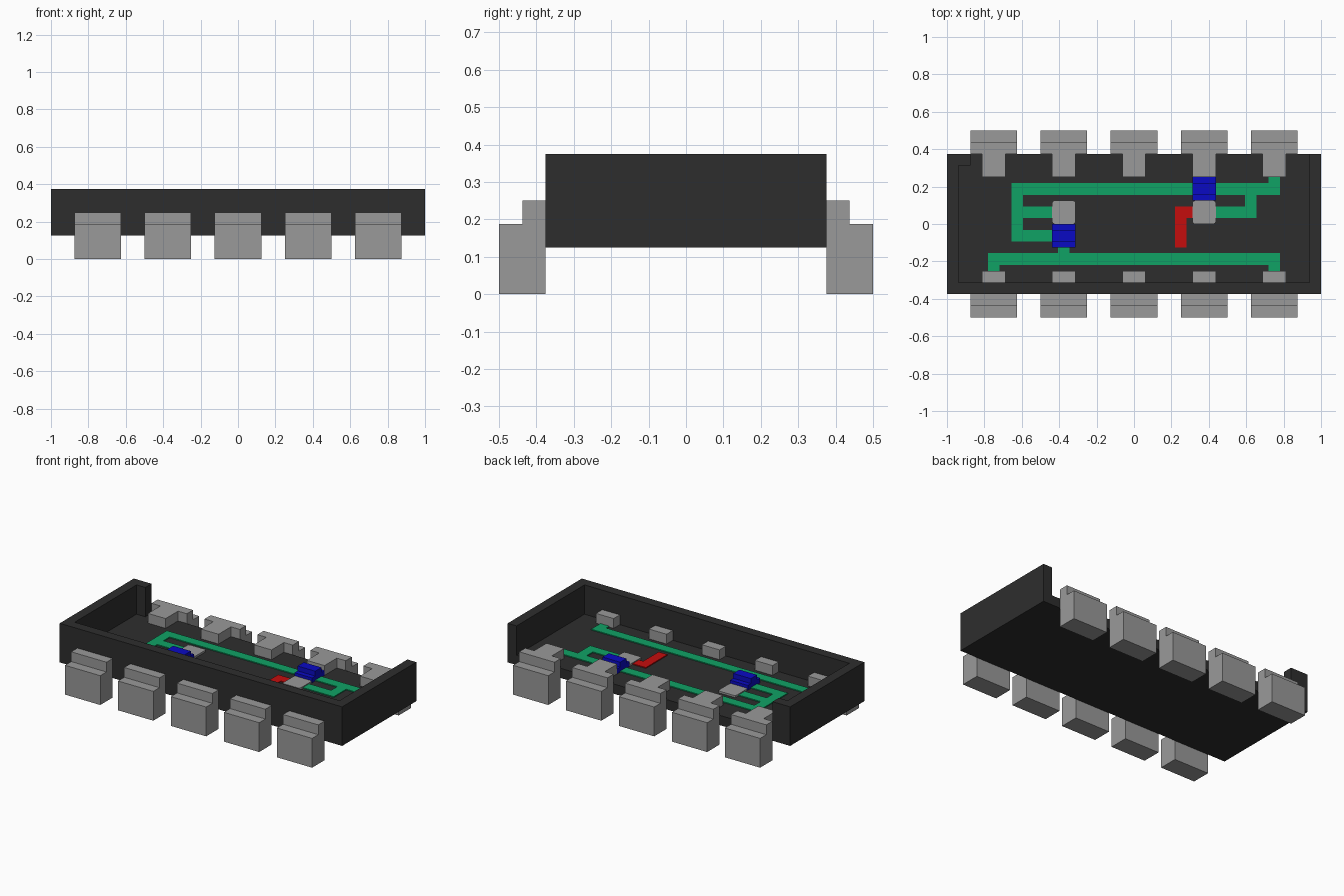
import bpy, bmesh
from mathutils import Vector

cube = bpy.data.objects.get("Cube")
if cube:
    bpy.data.objects.remove(cube, do_unlink=True)


def material(name, r, g, b):
    m = bpy.data.materials.new(name)
    m.use_nodes = True
    m.diffuse_color = (r, g, b, 1)
    bsdf = m.node_tree.nodes["Principled BSDF"]
    bsdf.inputs["Base Color"].default_value = (r, g, b, 1)
    return m


BLACK = material("black plastic", 0.027, 0.027, 0.027)
GREY = material("grey metal", 0.32, 0.32, 0.32)
GREEN = material("green trace", 0.005, 0.36, 0.13)
BLUE = material("blue component", 0.003, 0.003, 0.55)
RED = material("red trace", 0.56, 0.004, 0.004)


def finish(name, bm, mat):
    bmesh.ops.recalc_face_normals(bm, faces=bm.faces)
    mesh = bpy.data.meshes.new(name)
    bm.to_mesh(mesh)
    bm.free()
    mesh.materials.append(mat)
    ob = bpy.data.objects.new(name, mesh)
    bpy.context.collection.objects.link(ob)
    return ob


def add_prism(bm, points, offset):
    face = bm.faces.new([bm.verts.new(p) for p in points])
    ext = bmesh.ops.extrude_face_region(bm, geom=[face], use_keep_orig=True)
    moved = [v for v in ext["geom"] if isinstance(v, bmesh.types.BMVert)]
    bmesh.ops.translate(bm, verts=moved, vec=Vector(offset))


def add_box(bm, x0, x1, y0, y1, z0, z1):
    add_prism(bm, [(x0, y0, z0), (x1, y0, z0), (x1, y1, z0), (x0, y1, z0)],
              (0, 0, z1 - z0))


U = 1 / 16            # wall thickness and trace width
FLOOR = 3 * U         # top of the tray floor

# Tray floor
bm = bmesh.new()
add_box(bm, -1, 1, -6 * U, 6 * U, 2 * U, FLOOR)
finish("tray_floor", bm, BLACK)

# Tray walls: open at the back, with a short return at one rear corner
bm = bmesh.new()
outline = [(-16, -6), (16, -6), (16, 6), (15, 6), (15, -5), (-15, -5),
           (-15, 5), (-14, 5), (-14, 6), (-16, 6)]
add_prism(bm, [(x * U, y * U, FLOOR) for x, y in outline], (0, 0, 3 * U))
finish("tray_walls", bm, BLACK)

# Stepped pins along both long sides, each with a contact reaching inside
STEP = [(6, 0), (8, 0), (8, 3), (7, 3), (7, 4), (6, 4)]
for side, row in ((-1, "front"), (1, "back")):
    for i in range(5):
        cx = (i - 2) * 6 * U
        bm = bmesh.new()
        add_prism(bm, [(cx - 2 * U, side * y * U, z * U) for y, z in STEP],
                  (4 * U, 0, 0))
        y0, y1 = sorted((side * 4 * U, side * 6 * U))
        add_box(bm, cx - U, cx + U, y0, y1, FLOOR, 4 * U)
        finish(f"{row}_pin_{i + 1}", bm, GREY)


# Flat traces: each path leg is a strip one unit wide
def trace(name, paths, mat):
    bm = bmesh.new()
    h = U / 2
    for path in paths:
        for (ax, ay), (bx, by) in zip(path, path[1:]):
            add_box(bm, min(ax, bx) * U - h, max(ax, bx) * U + h,
                    min(ay, by) * U - h, max(ay, by) * U + h,
                    FLOOR - 0.004, FLOOR + 0.006)
    return finish(name, bm, mat)


trace("front_trace", [[(-12, -3.6), (-12, -3), (12, -3), (12, -3.6)],
                      [(-6, -3), (-6, -2)]], GREEN)
trace("back_trace", [[(12, 3.6), (12, 3), (-10, 3), (-10, -1), (-7, -1)],
                     [(-10, 1), (-7, 1)],
                     [(10, 3), (10, 1), (7, 1)]], GREEN)
trace("red_trace", [[(4, -1.5), (4, 1), (5, 1)]], RED)

# Contact pads with softened corners
for name, cx in (("left_side_pad", 6), ("right_side_pad", -6)):
    bm = bmesh.new()
    add_box(bm, (cx - 1) * U, (cx + 1) * U, 0, 2 * U, FLOOR - 0.004, FLOOR + 0.012)
    upright = [e for e in bm.edges
               if abs(e.verts[0].co.z - e.verts[1].co.z) > 0.01]
    bmesh.ops.bevel(bm, geom=upright, offset=0.012, segments=2,
                    affect='EDGES', profile=0.5)
    finish(name, bm, GREY)

# Blue components: low block with a raised middle band
BAND = [(-1, 3), (1, 3), (1, 3.5), (0.5, 3.5), (0.5, 4),
        (-0.5, 4), (-0.5, 3.5), (-1, 3.5)]
for name, cx, cy in (("left_side_component", 6, 3), ("right_side_component", -6, -1)):
    bm = bmesh.new()
    add_prism(bm, [((cx - 1) * U, (cy + y) * U, z * U) for y, z in BAND],
              (2 * U, 0, 0))
    finish(name, bm, BLUE)
